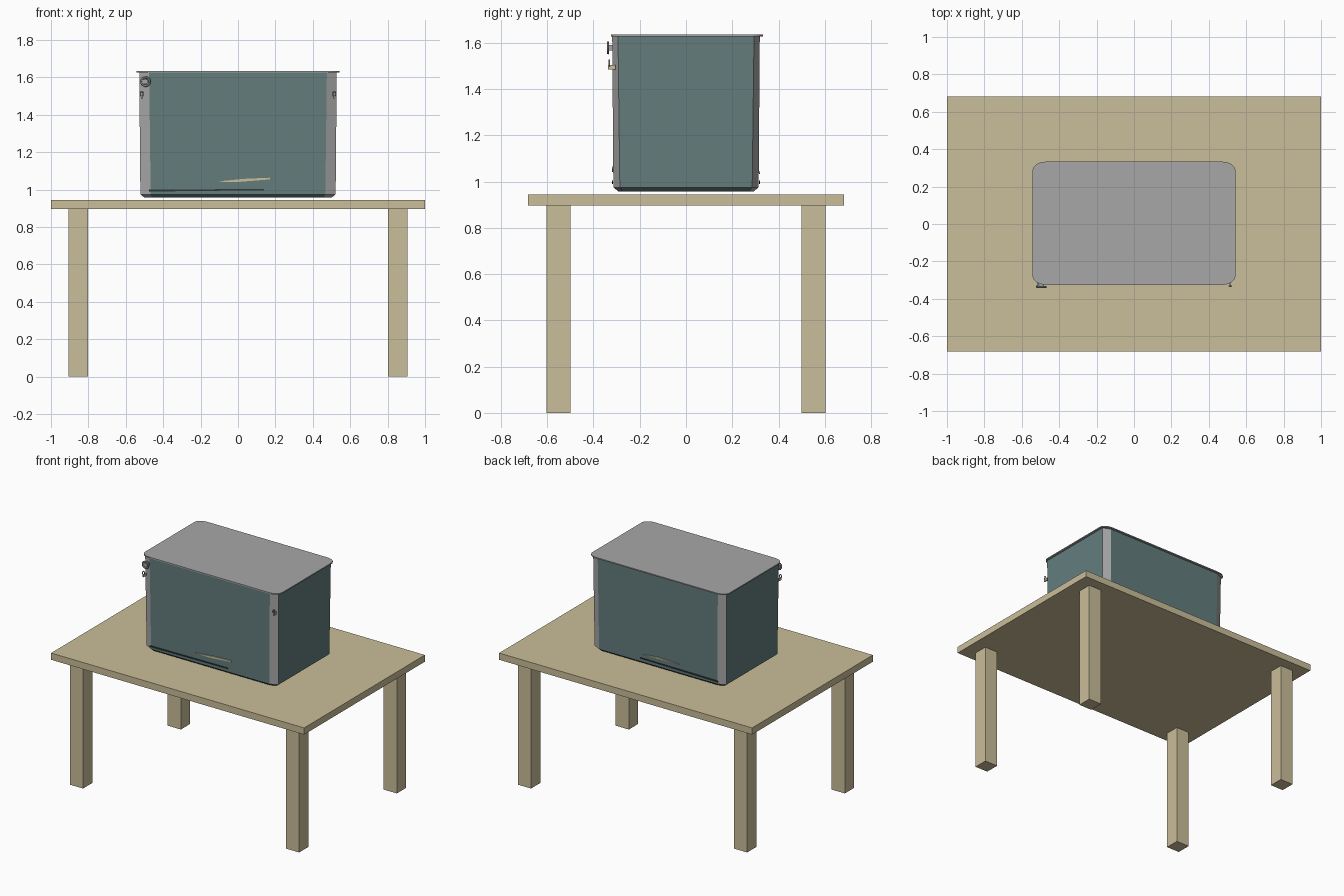
import bpy, bmesh, math
from mathutils import Vector

if "Cube" in bpy.data.objects:
    bpy.data.objects.remove(bpy.data.objects["Cube"])


def material(name, rgb):
    m = bpy.data.materials.new(name)
    m.diffuse_color = (*rgb, 1)
    m.use_nodes = True
    m.node_tree.nodes["Principled BSDF"].inputs["Base Color"].default_value = m.diffuse_color
    return m


WOOD = material("pale wood", (0.59, 0.51, 0.32))
GREY = material("grey metal", (0.39, 0.39, 0.39))
TEAL = material("dull teal", (0.127, 0.205, 0.205))
DARK = material("dark seam", (0.03, 0.04, 0.04))


def finish(name, bm, *mats):
    bmesh.ops.recalc_face_normals(bm, faces=bm.faces)
    me = bpy.data.meshes.new(name)
    bm.to_mesh(me)
    bm.free()
    for m in mats:
        me.materials.append(m)
    ob = bpy.data.objects.new(name, me)
    bpy.context.collection.objects.link(ob)
    return ob


def box(name, lo, hi, mat):
    bm = bmesh.new()
    bmesh.ops.create_cube(bm, size=1)
    lo, hi = Vector(lo), Vector(hi)
    for v in bm.verts:
        v.co = (lo + hi) / 2 + v.co * (hi - lo)
    return finish(name, bm, mat)


def loft(loops):
    """Closed solid through matching loops of points."""
    bm = bmesh.new()
    rings = [[bm.verts.new(p) for p in loop] for loop in loops]
    n = len(rings[0])
    for a, b in zip(rings, rings[1:]):
        for i in range(n):
            bm.faces.new((a[i], a[(i + 1) % n], b[(i + 1) % n], b[i]))
    bm.faces.new(rings[0][::-1])
    bm.faces.new(rings[-1])
    return bm


def rounded(x, y, rx, ry, seg, z, cy=0.0):
    """Rectangle outline with elliptical corners."""
    pts = []
    for q, (sx, sy) in enumerate(((1, 1), (-1, 1), (-1, -1), (1, -1))):
        for k in range(seg + 1):
            a = math.pi / 2 * (q + k / seg)
            pts.append((sx * (x - rx) + rx * math.cos(a),
                        cy + sy * (y - ry) + ry * math.sin(a), z))
    return pts


# Table
box("table_top", (-1, -0.682, 0.897), (1, 0.682, 0.945), WOOD)
for sx, side in ((-1, "left"), (1, "right")):
    for sy, end in ((-1, "front"), (1, "back")):
        x, y = 0.854 * sx, 0.552 * sy
        box(f"{end}_{side}_leg", (x - 0.052, y - 0.052, 0),
            (x + 0.052, y + 0.052, 0.897), WOOD)

# Bin body: teal walls, grey corner strips, bevelled foot
bm = loft([rounded(0.50, 0.292, 0.04, 0.02, 1, 0.957),
           rounded(0.522, 0.314, 0.055, 0.028, 1, 0.975),
           rounded(0.528, 0.319, 0.053, 0.025, 1, 1.63)])
bm.normal_update()
for f in bm.faces:
    n = f.normal
    if abs(n.x) > 0.2 and abs(n.y) > 0.2:
        f.material_index = 1
finish("bin_body", bm, TEAL, GREY)

# Thin lid with rounded corners
finish("bin_lid", loft([rounded(0.543, 0.329, 0.07, 0.05, 6, z, 0.004)
                        for z in (1.627, 1.635)]), GREY)


# Slim marks low on the long walls
def sliver(name, outline, side, mat):
    y = side * 0.3175
    finish(name, loft([[(x, y + d, z) for x, z in outline]
                       for d in (-0.003, 0.003)]), mat)


for side, end in ((-1, "front"), (1, "back")):
    sliver(f"{end}_seam", [(-0.475, 0.99), (0.14, 0.997), (0.14, 1.004),
                           (-0.475, 1.0)], side, DARK)
sliver("front_scratch", [(-0.12, 1.043), (0.0, 1.041), (0.17, 1.055),
                         (0.17, 1.064), (0.03, 1.058)], -1, WOOD)
sliver("back_scratch", [(-0.17, 1.038), (0.12, 1.032), (0.0, 1.044)], 1, WOOD)


# Small rings and hooks on the front corners
def torus(name, at, major, minor, mat, sx=1.0):
    loops = 14
    bm = bmesh.new()
    rings = []
    for i in range(loops):
        a = 2 * math.pi * i / loops
        ring = []
        for j in range(6):
            b = 2 * math.pi * j / 6
            r = major + minor * math.cos(b)
            ring.append(bm.verts.new((at[0] + sx * r * math.cos(a),
                                      at[1] + minor * math.sin(b),
                                      at[2] + r * math.sin(a))))
        rings.append(ring)
    for i in range(loops):
        p, q = rings[i], rings[(i + 1) % loops]
        for j in range(6):
            bm.faces.new((p[j], p[(j + 1) % 6], q[(j + 1) % 6], q[j]))
    return finish(name, bm, mat)


torus("handle_ring", (-0.495, -0.337, 1.578), 0.023, 0.006, GREY)
box("ring_mount", (-0.512, -0.34, 1.566), (-0.48, -0.305, 1.59), GREY)
for sx, side in ((-1, "left"), (1, "right")):
    x = 0.515 * sx
    torus(f"{side}_hook", (x, -0.331, 1.512), 0.013, 0.004, GREY, 0.6)
    box(f"{side}_hook_stem", (x - 0.004, -0.337, 1.485),
        (x + 0.004, -0.305, 1.503), WOOD)
